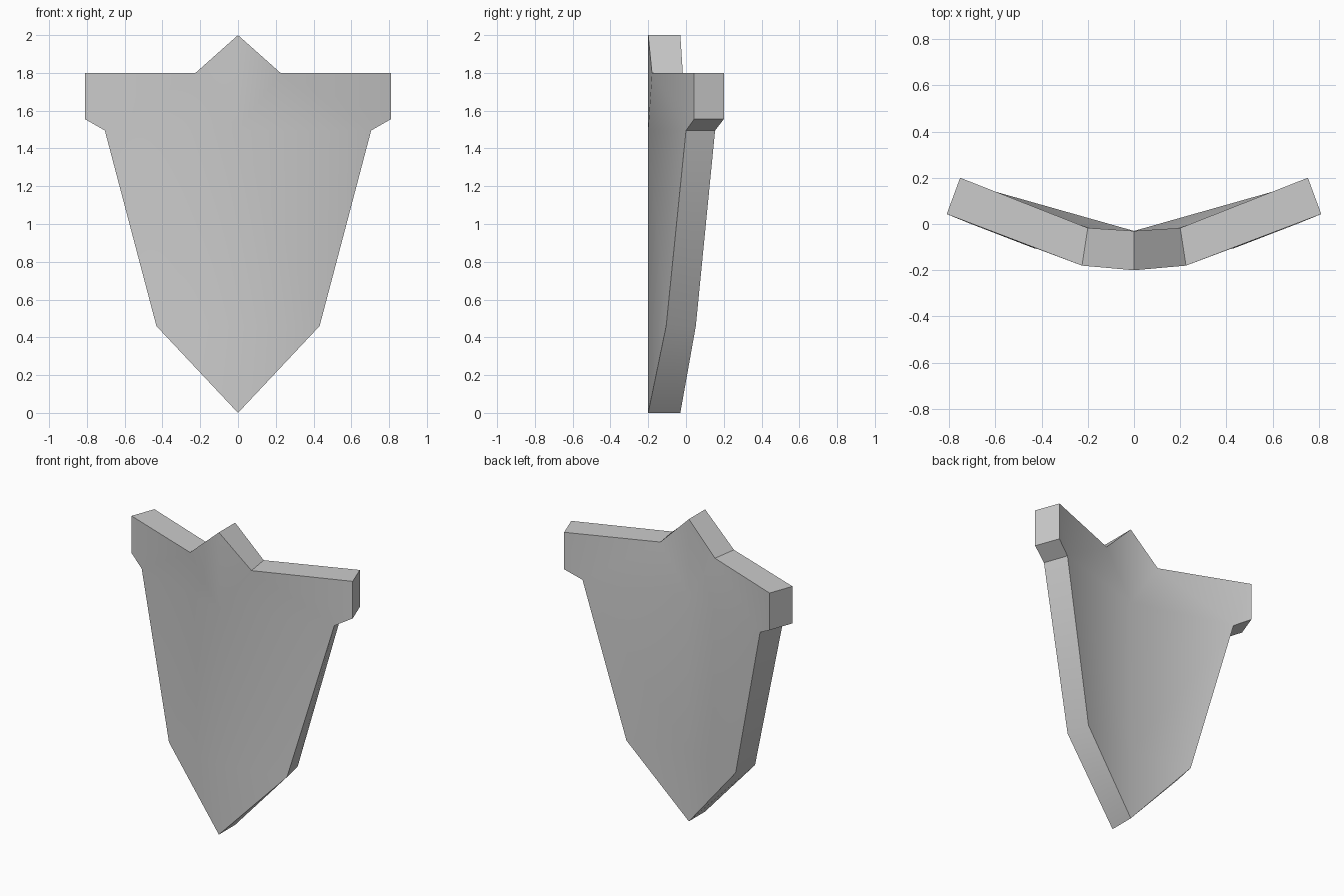
import bpy
import bmesh
import math

if "Cube" in bpy.data.objects:
    bpy.data.objects.remove(bpy.data.objects["Cube"])

# Half outline of the curved plate: (front x, front y, back x, back y, z)
points = {
    "peak": (0, -0.20, 0, -0.03, 2.0),
    "notch": (0.225, -0.18, 0.20, -0.017, 1.8),
    "wing_top": (0.81, 0.043, 0.752, 0.20, 1.8),
    "wing_low": (0.81, 0.043, 0.752, 0.20, 1.555),
    "armpit": (0.705, 0.0, 0.65, 0.154, 1.495),
    "hip": (0.432, -0.105, 0.40, 0.052, 0.46),
    "tip": (0, -0.20, 0, -0.03, 0.0),
    "mid_high": (0, -0.20, 0, -0.03, 1.495),
    "mid_low": (0, -0.20, 0, -0.03, 0.46),
}
rim = ["peak", "notch", "wing_top", "wing_low", "armpit", "hip", "tip"]
panels = [
    ("peak", "mid_high", "notch"),
    ("notch", "mid_high", "armpit"),
    ("notch", "armpit", "wing_low", "wing_top"),
    ("mid_high", "mid_low", "hip", "armpit"),
    ("mid_low", "tip", "hip"),
]

bm = bmesh.new()
front = {n: bm.verts.new((p[0], p[1], p[4])) for n, p in points.items()}
back = {n: bm.verts.new((p[2], p[3], p[4])) for n, p in points.items()}

# Front and back panels
for names in panels:
    bm.faces.new([front[n] for n in names])
    bm.faces.new([back[n] for n in reversed(names)])

# Rim joining front to back
for a, b in zip(rim, rim[1:]):
    bm.faces.new((front[a], front[b], back[b], back[a]))

# Mirror the half and weld the centre line
copy = bmesh.ops.duplicate(bm, geom=bm.verts[:] + bm.edges[:] + bm.faces[:])
for v in copy["geom"]:
    if isinstance(v, bmesh.types.BMVert):
        v.co.x = -v.co.x
bmesh.ops.remove_doubles(bm, verts=bm.verts[:], dist=0.0005)
bmesh.ops.recalc_face_normals(bm, faces=bm.faces[:])

mesh = bpy.data.meshes.new("shield_plate")
bm.to_mesh(mesh)
bm.free()
plate = bpy.data.objects.new("shield_plate", mesh)
bpy.context.collection.objects.link(plate)

# Plain grey colour
grey = bpy.data.materials.new("plain_grey")
grey.diffuse_color = (0.6, 0.6, 0.6, 1)
grey.use_nodes = True
grey.node_tree.nodes["Principled BSDF"].inputs["Base Color"].default_value = grey.diffuse_color
mesh.materials.append(grey)

# Smooth curve across the plate, sharp rim
bpy.context.view_layer.objects.active = plate
plate.select_set(True)
bpy.ops.object.shade_smooth_by_angle(angle=math.radians(38))
